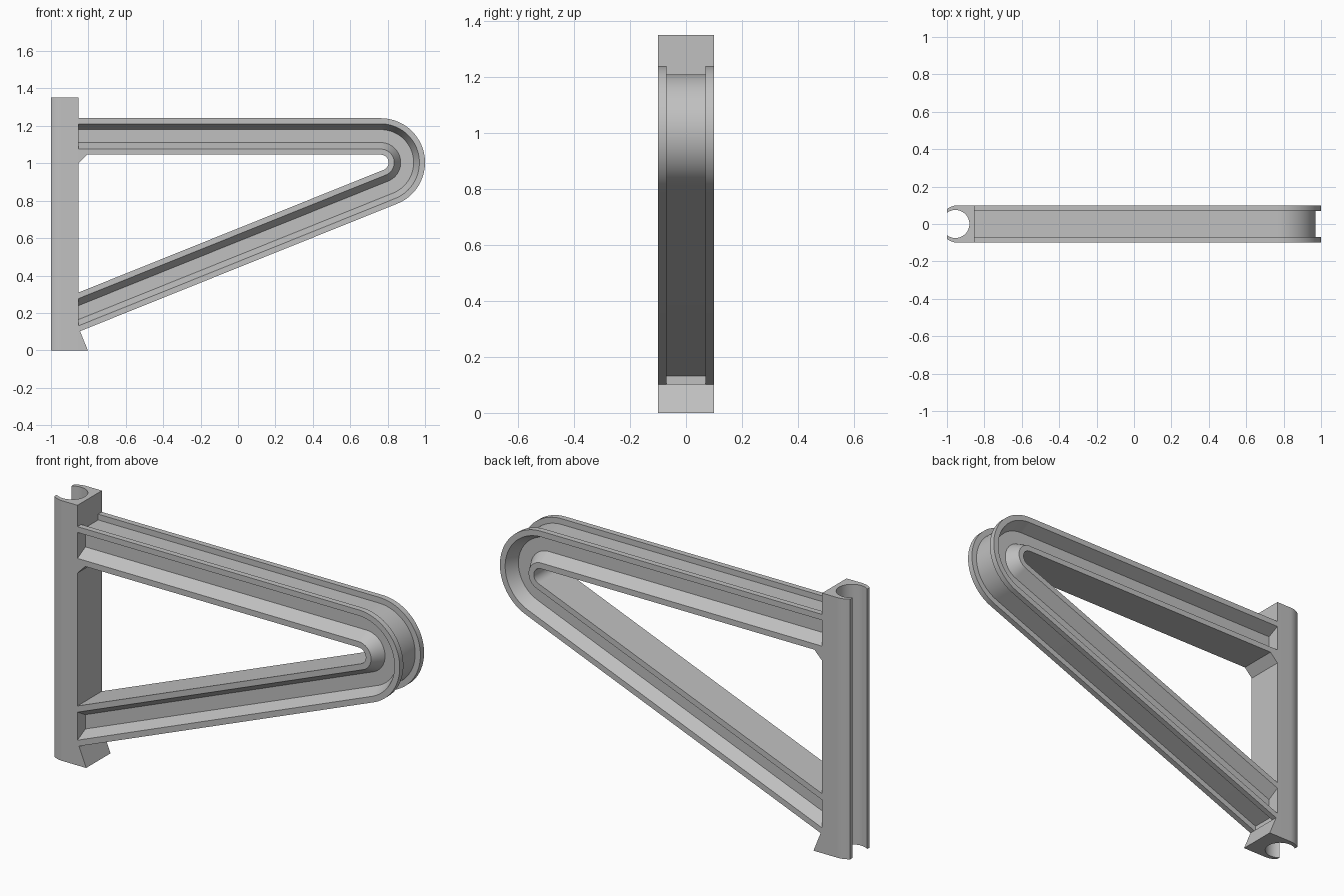
import bpy, bmesh
from math import sin, cos, radians, sqrt, asin, pi

cube = bpy.data.objects.get("Cube")
if cube:
    bpy.data.objects.remove(cube)

grey = bpy.data.materials.new("light_grey")
grey.use_nodes = True
colour = (0.53, 0.53, 0.53, 1)
grey.diffuse_color = colour
grey.node_tree.nodes["Principled BSDF"].inputs["Base Color"].default_value = colour

HALF = 0.1          # half depth of the bracket
FACE_X = -0.853     # arm side of the clip column
HEIGHT = 1.352


def loft(name, rings):
    """Skin closed rings of points and cap both ends."""
    bm = bmesh.new()
    rows = [[bm.verts.new(p) for p in ring] for ring in rings]
    n = len(rows[0])
    for a, b in zip(rows, rows[1:]):
        for i in range(n):
            j = (i + 1) % n
            bm.faces.new((a[i], a[j], b[j], b[i]))
    bm.faces.new(rows[0])
    bm.faces.new(rows[-1])
    bmesh.ops.recalc_face_normals(bm, faces=bm.faces)
    mesh = bpy.data.meshes.new(name)
    bm.to_mesh(mesh)
    bm.free()
    obj = bpy.data.objects.new(name, mesh)
    bpy.context.collection.objects.link(obj)
    mesh.materials.append(grey)
    bpy.ops.object.select_all(action='DESELECT')
    obj.select_set(True)
    bpy.context.view_layer.objects.active = obj
    bpy.ops.object.shade_smooth_by_angle(angle=radians(25))
    return obj


# Clip column: rounded outside, open round bore towards -x
def arc(cx, r, a0, a1, steps):
    return [(cx + r * cos(a0 + (a1 - a0) * i / steps),
             r * sin(a0 + (a1 - a0) * i / steps)) for i in range(steps + 1)]


bore_x, bore_r, shell_x = -0.955, 0.075, -0.94
bore_end = pi / 2 + asin((1 + bore_x) / bore_r)
shell_end = pi / 2 + asin((1 + shell_x) / HALF)
plan = [(FACE_X, -HALF), (FACE_X, HALF)]
plan += arc(shell_x, HALF, pi / 2, shell_end, 10)
plan += arc(bore_x, bore_r, bore_end, -bore_end, 36)
plan += arc(shell_x, HALF, -shell_end, -pi / 2, 10)
loft("clip_column", [[(x, y, z) for x, y in plan] for z in (0, HEIGHT)])

# Bent arm: beam section with side pockets and a groove in the outer rim,
# given as (distance in from outer rim, y)
THICK, RIM, GROOVE_Y, WEB_Y = 0.195, 0.03, 0.07, 0.035
side = [(RIM, GROOVE_Y), (0, GROOVE_Y), (0, HALF), (RIM, HALF),
        (0.061, WEB_Y), (0.13, WEB_Y), (0.165, HALF), (THICK, HALF)]
section = side + [(d, -y) for d, y in reversed(side)]

BEND_X, BEND_Z, BEND_R = 0.763, 1.004, 0.237
slope = radians(21.9)
END_X = FACE_X - 0.003


def bend_ring(a):
    return [(BEND_X + (BEND_R - d) * cos(a), y, BEND_Z + (BEND_R - d) * sin(a))
            for d, y in section]


STEPS = 40
first, last = pi / 2, slope - pi / 2
bend = [bend_ring(first + (last - first) * i / STEPS) for i in range(STEPS + 1)]
upper_end = [(END_X, y, z) for x, y, z in bend[0]]
lower_end = [(END_X, y, z - (x - END_X) * sin(slope) / cos(slope))
             for x, y, z in bend[-1]]
loft("bent_arm", [upper_end] + bend + [lower_end])


# Small wedges where the column meets the arm and at its foot
def wedge(name, outline):
    loft(name, [[(x, y, z) for x, z in outline] for y in (-HALF, HALF)])


arm_under = BEND_Z + BEND_R - THICK
wedge("upper_gusset", [(FACE_X, 1.0), (FACE_X, arm_under), (-0.808, arm_under)])
wedge("foot_wedge", [(FACE_X, 0), (-0.803, 0), (-0.845, 0.104), (FACE_X, 0.104)])
